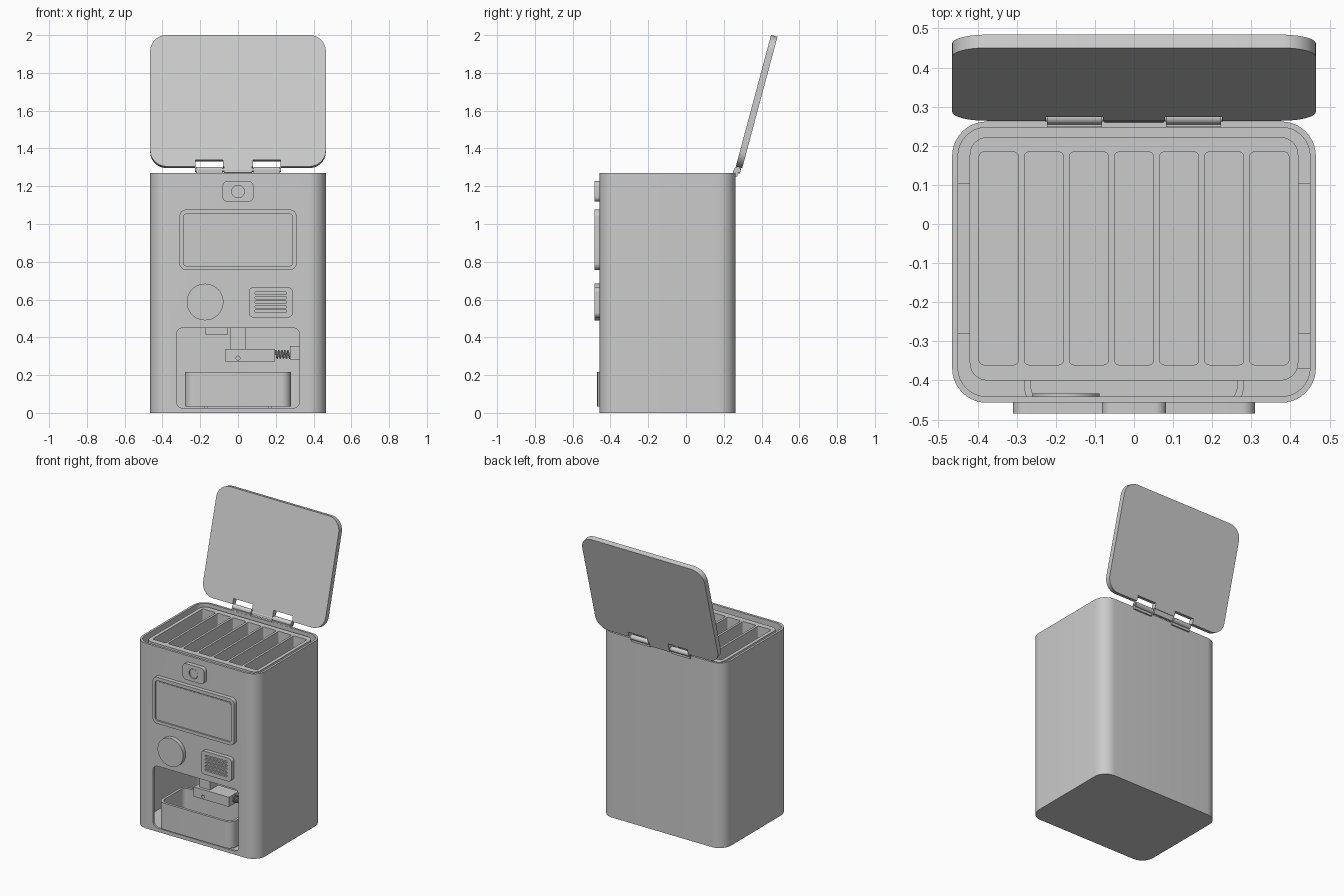
import bpy, bmesh, math
from mathutils import Vector

cube = bpy.data.objects.get("Cube")
if cube:
    bpy.data.objects.remove(cube, do_unlink=True)

grey = bpy.data.materials.new("light_grey")
grey.use_nodes = True
GREY = (0.6, 0.6, 0.6, 1)
grey.diffuse_color = GREY
grey.node_tree.nodes["Principled BSDF"].inputs["Base Color"].default_value = GREY


def finish(name, bm):
    bmesh.ops.recalc_face_normals(bm, faces=bm.faces)
    mesh = bpy.data.meshes.new(name)
    bm.to_mesh(mesh)
    bm.free()
    mesh.materials.append(grey)
    obj = bpy.data.objects.new(name, mesh)
    bpy.context.scene.collection.objects.link(obj)
    soften(mesh)
    return obj


def soften(mesh):
    mesh.shade_smooth()
    mesh.set_sharp_from_angle(angle=math.radians(30))


def prism(name, u, v, w, r=0.0, axis="z"):
    """Rounded rectangle u by v, extruded over w along z, y (u=x, v=z) or x (u=y, v=z)."""
    place = {"z": lambda a, b, c: (a, b, c),
             "y": lambda a, b, c: (a, c, b),
             "x": lambda a, b, c: (c, a, b)}[axis]
    steps = 10 if r else 0
    outline = []
    for i, (cx, cy) in enumerate([(u[1] - r, v[1] - r), (u[0] + r, v[1] - r),
                                  (u[0] + r, v[0] + r), (u[1] - r, v[0] + r)]):
        for k in range(steps + 1):
            a = math.pi / 2 * (i + k / max(steps, 1))
            outline.append((cx + r * math.cos(a), cy + r * math.sin(a)))
    bm = bmesh.new()
    low = [bm.verts.new(place(a, b, w[0])) for a, b in outline]
    top = [bm.verts.new(place(a, b, w[1])) for a, b in outline]
    bm.faces.new(low)
    bm.faces.new(top)
    n = len(outline)
    for i in range(n):
        j = (i + 1) % n
        bm.faces.new((low[i], low[j], top[j], top[i]))
    return finish(name, bm)


def disc(name, x, z, r, w, axis="y"):
    """Round bar: centre x (or y) and z, radius r, extent w along the axis."""
    return prism(name, (x - r, x + r), (z - r, z + r), w, r * 0.999, axis)


def cut(obj, *cutters):
    for c in cutters:
        mod = obj.modifiers.new("cut", "BOOLEAN")
        mod.operation = "DIFFERENCE"
        mod.solver = "EXACT"
        mod.object = c
        c.hide_render = True
    bpy.context.view_layer.update()
    graph = bpy.context.evaluated_depsgraph_get()
    mesh = bpy.data.meshes.new_from_object(obj.evaluated_get(graph))
    obj.modifiers.clear()
    obj.data = mesh
    soften(mesh)
    for c in cutters:
        bpy.data.objects.remove(c, do_unlink=True)
    return obj


# Hollow housing with the dispensing opening
body = prism("housing", (-0.465, 0.465), (-0.457, 0.262), (0, 1.27), 0.088)
cut(body,
    prism("cavity", (-0.45, 0.45), (-0.441, 0.247), (0.02, 1.4), 0.073),
    prism("opening", (-0.325, 0.325), (0.025, 0.45), (-0.6, -0.35), 0.035, "y"))

# Compartment tray with seven slots, resting on side rails
tray = prism("compartment_tray", (-0.42, 0.42), (-0.4, 0.222), (0.8, 1.258), 0.045)
cut(tray, *[prism("slot", (x - 0.05, x + 0.05), (-0.36, 0.184), (0.83, 1.4), 0.012)
            for x in [0.1153 * i for i in range(-3, 4)]])
for side, name in ((-1, "right"), (1, "left")):
    prism(name + "_tray_rail", sorted((side * 0.415, side * 0.452)), (-0.28, 0.103), (1.19, 1.22))

# Screen with recessed glass
screen = prism("screen_frame", (-0.31, 0.31), (0.757, 1.076), (-0.485, -0.45), 0.035, "y")
cut(screen, prism("recess", (-0.289, 0.289), (0.778, 1.053), (-0.6, -0.475), 0.018, "y"))
prism("screen_glass", (-0.28, 0.28), (0.786, 1.045), (-0.478, -0.474), 0.012, "y")

# Camera
camera = prism("camera_housing", (-0.082, 0.082), (1.118, 1.228), (-0.485, -0.45), 0.028, "y")
cut(camera, disc("lens_recess", 0, 1.172, 0.033, (-0.6, -0.475)))
disc("camera_lens", 0, 1.172, 0.029, (-0.481, -0.47))

# Push button with its inner disc
disc("button", -0.174, 0.587, 0.097, (-0.485, -0.45))
disc("button_back", -0.174, 0.587, 0.086, (-0.455, -0.433))

# Speaker grille
speaker = prism("speaker", (0.057, 0.29), (0.505, 0.665), (-0.485, -0.45), 0.026, "y")
cut(speaker, *[prism("grille_slot", (0.09, 0.257), (z - 0.007, z + 0.007), (-0.6, -0.472), 0.0065, "y")
               for z in [0.539 + 0.0235 * i for i in range(5)]])

# Removable collecting bowl on two low runners
bowl = prism("bowl", (-0.28, 0.28), (-0.47, -0.19), (0.035, 0.217), 0.05)
cut(bowl, prism("bowl_hollow", (-0.263, 0.263), (-0.453, -0.207), (0.055, 0.4), 0.035))
for x, name in ((-0.17, "right"), (0.17, "left")):
    prism(name + "_runner", (x - 0.01, x + 0.01), (-0.44, -0.2), (0.015, 0.038))

# Dispensing mechanism
prism("chute", (-0.04, 0.04), (-0.36, -0.28), (0.335, 0.81))
slider = prism("slider", (-0.07, 0.197), (-0.38, -0.27), (0.272, 0.338))
cut(slider, disc("pin_hole", 0, 0.29, 0.01, (-0.4, -0.35)))
prism("drive_box", (-0.172, -0.052), (-0.38, -0.26), (0.415, 0.81))
prism("spring_stop", (0.275, 0.452), (-0.37, -0.28), (0.283, 0.355))

# Coil spring
coil = bpy.data.curves.new("spring", "CURVE")
coil.dimensions = "3D"
coil.bevel_depth = 0.004
coil.bevel_resolution = 2
path = coil.splines.new("POLY")
count = 81
path.points.add(count - 1)
for i, p in enumerate(path.points):
    a = math.tau * 5 * i / (count - 1)
    p.co = (0.195 + 0.082 * i / (count - 1), -0.325 + 0.02 * math.cos(a), 0.31 + 0.02 * math.sin(a), 1)
coil.materials.append(grey)
bpy.context.scene.collection.objects.link(bpy.data.objects.new("spring", coil))

# Open lid, notched for the hinges and leaning back
lid = prism("lid", (-0.465, 0.465), (0, 0.72), (0, 0.035), 0.088, "y")
cut(lid, *[prism("notch", (x - 0.073, x + 0.073), (-0.1, 0.036), (-0.1, 0.1), 0, "y")
           for x in (-0.152, 0.152)])
tab = prism("lid_hinge_tab", (-0.075, 0.075), (-0.032, 0.01), (0.004, 0.03), 0, "y")
for part in (lid, tab):
    part.rotation_euler.x = math.radians(-15)
    part.location = Vector((0, 0.264, 1.305))

# Hinge rod and housing brackets
disc("hinge_rod", 0.272, 1.286, 0.01, (-0.228, 0.228), "x")
for x, name in ((-0.152, "right"), (0.152, "left")):
    prism(name + "_hinge_bracket", (x - 0.07, x + 0.07), (0.248, 0.272), (1.252, 1.282))
    disc(name + "_hinge_knuckle", 0.272, 1.286, 0.017, (x - 0.07, x + 0.07), "x")
